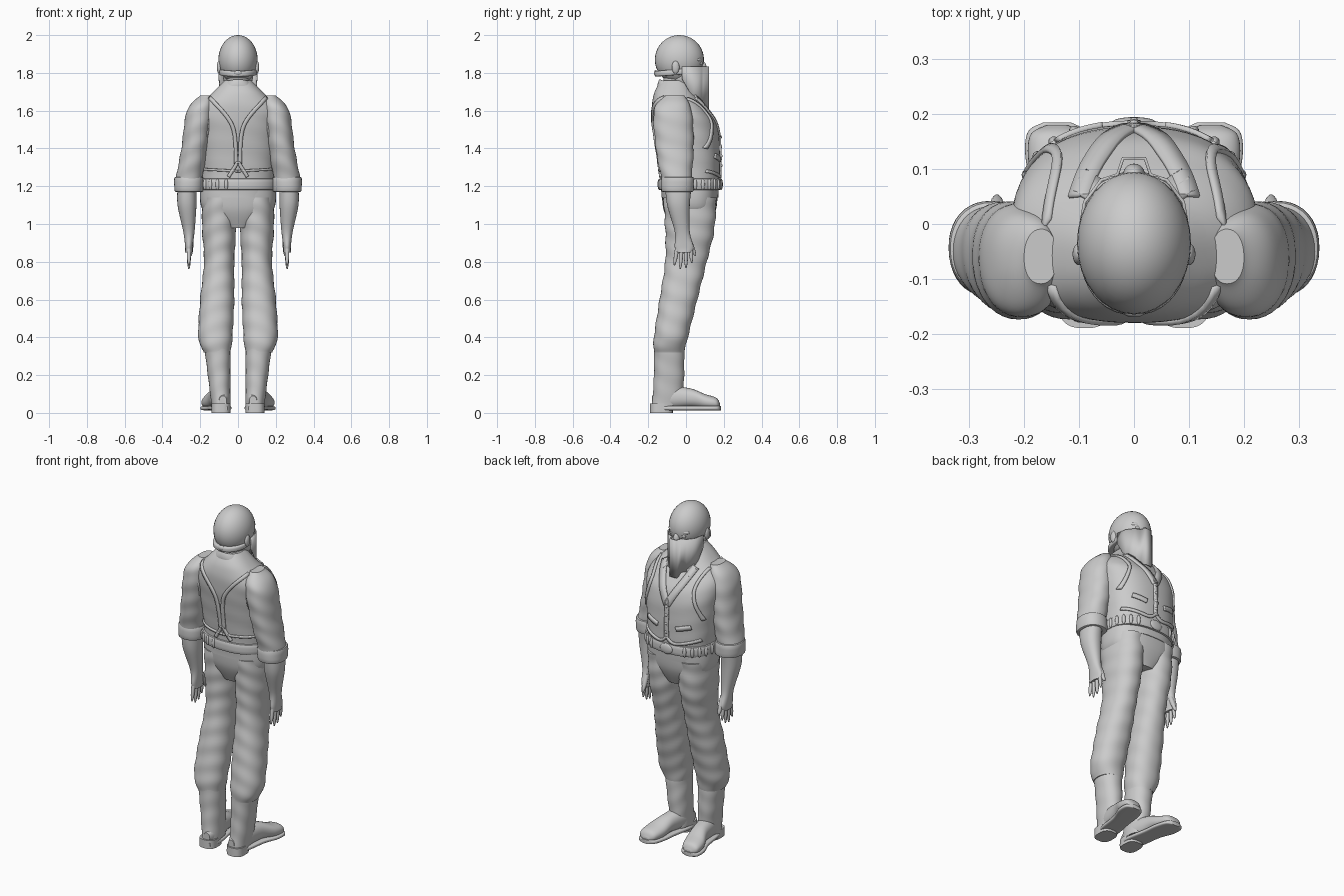
import bpy, bmesh, math
from mathutils import Vector
from mathutils.bvhtree import BVHTree

cube = bpy.data.objects.get("Cube")
if cube:
    bpy.data.objects.remove(cube, do_unlink=True)

GREY = (.6, .6, .6, 1)
clay = bpy.data.materials.new("plain grey")
clay.use_nodes = True
clay.diffuse_color = GREY
clay.node_tree.nodes["Principled BSDF"].inputs["Base Color"].default_value = GREY
parts = []


def add(name, verts, faces, thickness=0):
    """Turn points and faces into a named part, optionally thickened like cloth."""
    mesh = bpy.data.meshes.new(name)
    mesh.from_pydata(verts, [], faces)
    bm = bmesh.new()
    bm.from_mesh(mesh)
    bmesh.ops.recalc_face_normals(bm, faces=bm.faces)
    bm.to_mesh(mesh)
    bm.free()
    mesh.materials.append(clay)
    obj = bpy.data.objects.new(name, mesh)
    bpy.context.collection.objects.link(obj)
    if thickness:
        modifier = obj.modifiers.new("thickness", "SOLIDIFY")
        modifier.thickness, modifier.offset = thickness, 0
    parts.append(obj)
    return obj


def smooth_path(keys, steps):
    """Catmull-Rom samples through the key tuples."""
    keys = [Vector(key) for key in keys]
    last = len(keys) - 1
    out = []
    for i in range(last):
        before, start, end, after = keys[max(i - 1, 0)], keys[i], keys[i + 1], keys[min(i + 2, last)]
        for j in range(steps):
            t = j / steps
            bend = before * 2 - start * 5 + end * 4 - after
            twist = after - before + (start - end) * 3
            out.append(start + ((end - before) * t + bend * t ** 2 + twist * t ** 3) / 2)
    return out + [keys[-1]]


def rounded(angle, power):
    """Point on a unit superellipse."""
    return [math.copysign(abs(v) ** (2 / power), v) for v in (math.cos(angle), math.sin(angle))]


def loft(name, keys, side=1, axis="z", power=2.2, fold=0, shear=0, segments=40, steps=8):
    """Skin over rings: (place on axis, centre x, other centre, two radii); centre x may be left out."""
    rings = smooth_path([key if len(key) == 5 else (key[0], 0, *key[1:]) for key in keys], steps)
    verts, faces = [], []
    for place, across, other, wide, deep in rings:
        for k in range(segments):
            angle = math.tau * k / segments
            c, s = rounded(angle, power)
            crease = 1 + fold * math.sin(place * 60 + 2 * math.sin(angle) + 2 * math.cos(angle))
            x = (across + crease * wide * c) * side
            offset = crease * deep * s
            if axis == "z":
                verts.append((x, other + offset, place + shear * offset))
            else:
                verts.append((x, place, other + offset))
    for row in range(0, len(verts) - segments, segments):
        for k in range(segments):
            n = (k + 1) % segments
            faces.append((row + k, row + n, row + segments + n, row + segments + k))
    faces += [tuple(range(segments)), tuple(range(len(verts) - segments, len(verts)))]
    return add(name, verts, faces)


def band(name, low, high, centre, radii, lip, **options):
    """Rounded hoop with a lip standing proud of what it wraps."""
    inner = [r - lip for r in radii]
    rim = (high - low) / 8
    loft(name, [(low, *centre, *inner), (low + rim, *centre, *radii),
                (high - rim, *centre, *radii), (high, *centre, *inner)], steps=3, **options)


def ball(name, centre, size):
    bm = bmesh.new()
    bmesh.ops.create_uvsphere(bm, u_segments=32, v_segments=20, radius=1)
    verts = [tuple(c + v * r for c, v, r in zip(centre, vert.co, size)) for vert in bm.verts]
    faces = [tuple(vert.index for vert in face.verts) for face in bm.faces]
    bm.free()
    add(name, verts, faces)


def finger(name, root, drift, length, radius, side):
    """Tapering digit hanging from its root and drifting along y."""
    x, y, z = root
    travel = [j / 5 for j in range(6)]
    loft(name, [(z - t * length, x, y + t * drift, *[radius * (1 - .7 * t ** 4)] * 2) for t in travel],
         side, segments=12, steps=3)


# Torso with waistcoat and shirt
torso = loft("torso", [
    (1.14, .02, .19, .15), (1.3, .02, .2, .16), (1.5, 0, .22, .17), (1.6, -.03, .22, .15),
    (1.69, -.06, .14, .11), (1.76, -.06, .07, .07)], power=2.4, fold=.005, segments=64)
tree = BVHTree.FromPolygons([v.co for v in torso.data.vertices],
                            [tuple(p.vertices) for p in torso.data.polygons])


def on_torso(x, z, face):
    return tree.ray_cast(Vector((x, face, z)), Vector((0, -face, 0)))[0]


def strip(name, path, half, face=1, side=1):
    """Cloth strip laid on the torso along an (x, z) path; face 1 is chest, -1 is back."""
    points = smooth_path(path, 10)
    rows = []
    for i, p in enumerate(points):
        along = (points[min(i + 1, len(points) - 1)] - points[max(i - 1, 0)]).normalized()
        hits = [on_torso((p.x - along.y * w) * side, p.y + along.x * w, face) for w in (-half, 0, half)]
        if all(hits):
            rows.append(hits)
    faces = [(i + k, i + k + 1, i + k + 4, i + k + 3)
             for i in range(0, len(rows) * 3 - 3, 3) for k in (0, 1)]
    add(name, [tuple(hit + Vector((0, face * .003, 0))) for row in rows for hit in row], faces, .012)


# Hips, belt with cartridges, neck and collar
loft("hips", [(.98, .02, .08, .1), (1.08, .02, .19, .14), (1.21, .02, .2, .15)], power=2.5)
band("belt", 1.18, 1.24, [.02], (.206, .165), .01, power=2.4, segments=64)
for k in range(26):
    c, s = rounded(math.tau * (k + .5) / 26, 2.4)
    if (s > 0 and abs(c) > .4) or (s < 0 and c < -.2):
        ball("belt_cartridge", (c * .206, .02 + s * .165, 1.21), (.01, .01, .03))
ball("belt_buckle", (0, .185, 1.21), (.04, .01, .03))
loft("neck", [(1.66, -.05, .06, .07), (1.8, -.04, .06, .08)])
loft("shirt_collar", [(1.66, -.05, .12, .1), (1.7, -.06, .09, .09), (1.73, -.06, .07, .08),
                      (1.72, -.06, .06, .07)], shear=-.45)

# Head and the middle of the face
ball("skull", (0, -.035, 1.87), (.104, .13, .13))
ball("jaw", (0, 0, 1.79), (.08, .09, .1))
ball("brow", (0, .06, 1.87), (.07, .03, .02))
ball("nose", (0, .09, 1.82), (.02, .02, .04))

# Folded face cloth, with its band and knot
half = [(.1, -.02), (.09, .04), (.06, .08), (.03, .09), (.02, .12)]
outline = half + [(-x, y) for x, y in reversed(half)]
add("face_cloth", [(x, y, z) for x, y in outline for z in (1.61 + 8 * (.12 - y) ** 2, 1.835)],
    [(i, i + 1, i + 3, i + 2) for i in range(0, len(outline) * 2 - 2, 2)], .006)
band("cloth_band", 1.79, 1.82, [-.035], (.1, .13), .01, shear=.08)
ball("band_knot", (0, -.16, 1.8), (.02, .01, .014))

# Waistcoat front
strip("button_placket", [(0, 1.48), (0, 1.27)], .012)
for k in range(4):
    ball("waistcoat_button", on_torso(0, 1.31 + k * .05, 1) + Vector((0, .008, 0)), (.008, .006, .008))

for side, tag in ((1, "left_"), (-1, "right_")):
    # Waistcoat trim and back straps
    strip(tag + "lapel", [(.1, 1.67), (.07, 1.6), (0, 1.47)], .02, side=side)
    strip(tag + "collar_wing", [(.05, 1.69), (.1, 1.64)], .02, side=side)
    strip(tag + "front_armhole", [(.16, 1.67), (.14, 1.56), (.19, 1.4)], .008, side=side)
    strip(tag + "waistcoat_hem", [(.18, 1.28), (.05, 1.25), (0, 1.28)], .008, side=side)
    strip(tag + "pocket_flap", [(.06, 1.34), (.14, 1.36)], .013, side=side)
    strip(tag + "back_armhole", [(.18, 1.64), (.16, 1.52), (.18, 1.4)], .006, -1, side)
    strip(tag + "back_strap", [(.15, 1.67), (.03, 1.52), (.01, 1.32)], .01, -1, side)
    strip(tag + "back_strap_tail", [(0, 1.33), (.05, 1.25)], .009, -1, side)
    strip(tag + "back_hem", [(0, 1.28), (.18, 1.29)], .006, -1, side)

    # Ear and eye
    ball(tag + "ear", (side * .1, -.055, 1.83), (.012, .02, .034))
    ball(tag + "eye", (side * .036, .074, 1.85), (.016, .014, .01))

    # Sleeve, rolled cuff and forearm
    loft(tag + "sleeve", [(1.68, .17, -.06, .03, .05), (1.6, .2, -.07, .07, .1), (1.4, .23, -.06, .07, .1),
                          (1.24, .26, -.05, .07, .08)], side, fold=.02, steps=12)
    band(tag + "rolled_cuff", 1.17, 1.25, (.26, -.045), (.077, .086), .01, side=side, fold=.01)
    loft(tag + "forearm", [(1.2, .27, -.04, .05, .07), (1.1, .27, -.04, .05, .06), (.96, .26, -.02, .03, .04),
                           (.88, .26, -.01, .02, .05), (.85, .26, -.01, .02, .04)], side)

    # Fingers and thumb
    for k in range(4):
        y = .023 * (k - 2)
        finger(tag + "finger", (.26, y, .88), y / 3, .09 + .03 * math.sin(k + .3), .011, side)
    finger(tag + "thumb", (.25, .01, .93), .04, .1, .014, side)

    # Trouser leg
    loft(tag + "trouser_leg", [(1.14, .1, .02, .09, .14), (.97, .1, .02, .09, .13), (.8, .1, 0, .08, .11),
                               (.6, .11, -.04, .09, .1), (.4, .12, -.08, .09, .09),
                               (.32, .11, -.09, .07, .08)], side, fold=.02, steps=12)

    # Boot: shaft, foot, sole and heel
    loft(tag + "boot_shaft", [(.36, .11, -.09, .07, .08), (.2, .1, -.09, .06, .08),
                              (.04, .09, -.1, .05, .08)], side, fold=.015, steps=12)
    foot = [(-.18, .08, .06, .02, .03), (-.1, .09, .08, .05, .06), (.02, .11, .08, .05, .05),
            (.1, .13, .06, .06, .04), (.16, .14, .05, .05, .03), (.18, .14, .04, .02, .01)]
    loft(tag + "boot_foot", foot, side, axis="y")
    loft(tag + "boot_sole", [(y * 1.03, x, .025, wide + .005, .012) for y, x, z, wide, tall in foot],
         side, axis="y", power=4)
    loft(tag + "boot_heel", [(z, .09, -.13, .05, .06) for z in (0, .05)], side, power=2.8)

# Smooth shading that keeps the folded edges sharp
bpy.ops.object.select_all(action="DESELECT")
for obj in parts:
    obj.select_set(True)
bpy.context.view_layer.objects.active = torso
bpy.ops.object.shade_smooth_by_angle(angle=math.radians(40))
